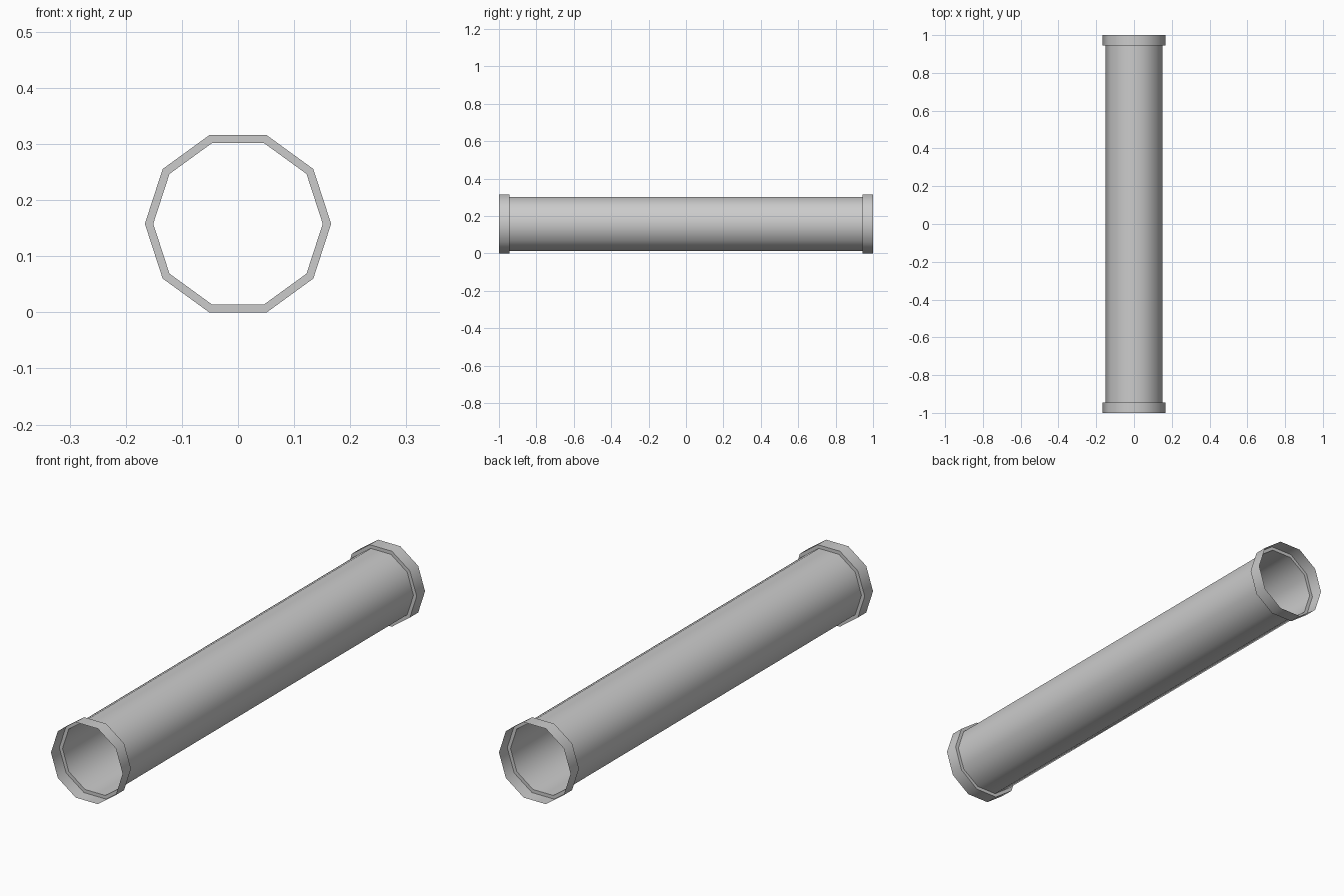
import bpy, math

cube = bpy.data.objects.get("Cube")
if cube:
    bpy.data.objects.remove(cube, do_unlink=True)

SIDES = 10
PIPE_R, COLLAR_R = 0.151, 0.166
STEP_Y = 0.945
AXIS_Z = COLLAR_R * math.cos(math.pi / SIDES)

grey = bpy.data.materials.new("light_grey")
grey.use_nodes = True
colour = (0.6, 0.6, 0.6, 1)
grey.diffuse_color = colour
grey.node_tree.nodes["Principled BSDF"].inputs["Base Color"].default_value = colour


def revolve(name, profile):
    """Sweep (radius, y) points around the pipe's axis as an open thin shell."""
    verts, faces = [], []
    for r, y in profile:
        for i in range(SIDES):
            a = math.tau * i / SIDES
            verts.append((r * math.cos(a), y, AXIS_Z + r * math.sin(a)))
    for k in range(len(profile) - 1):
        for i in range(SIDES):
            j = (i + 1) % SIDES
            a, b = k * SIDES, (k + 1) * SIDES
            faces.append((a + i, b + i, b + j, a + j))
    mesh = bpy.data.meshes.new(name)
    mesh.from_pydata(verts, [], faces)
    mesh.materials.append(grey)
    obj = bpy.data.objects.new(name, mesh)
    bpy.context.collection.objects.link(obj)
    bpy.ops.object.select_all(action='DESELECT')
    obj.select_set(True)
    bpy.context.view_layer.objects.active = obj
    bpy.ops.object.shade_smooth_by_angle(angle=math.radians(60))


# Long open tube
revolve("pipe", [(PIPE_R, -STEP_Y), (PIPE_R, STEP_Y)])

# Wider collar with a stepped shoulder at each end
revolve("front_collar", [(COLLAR_R, -1), (COLLAR_R, -STEP_Y), (PIPE_R, -STEP_Y)])
revolve("back_collar", [(PIPE_R, STEP_Y), (COLLAR_R, STEP_Y), (COLLAR_R, 1)])
